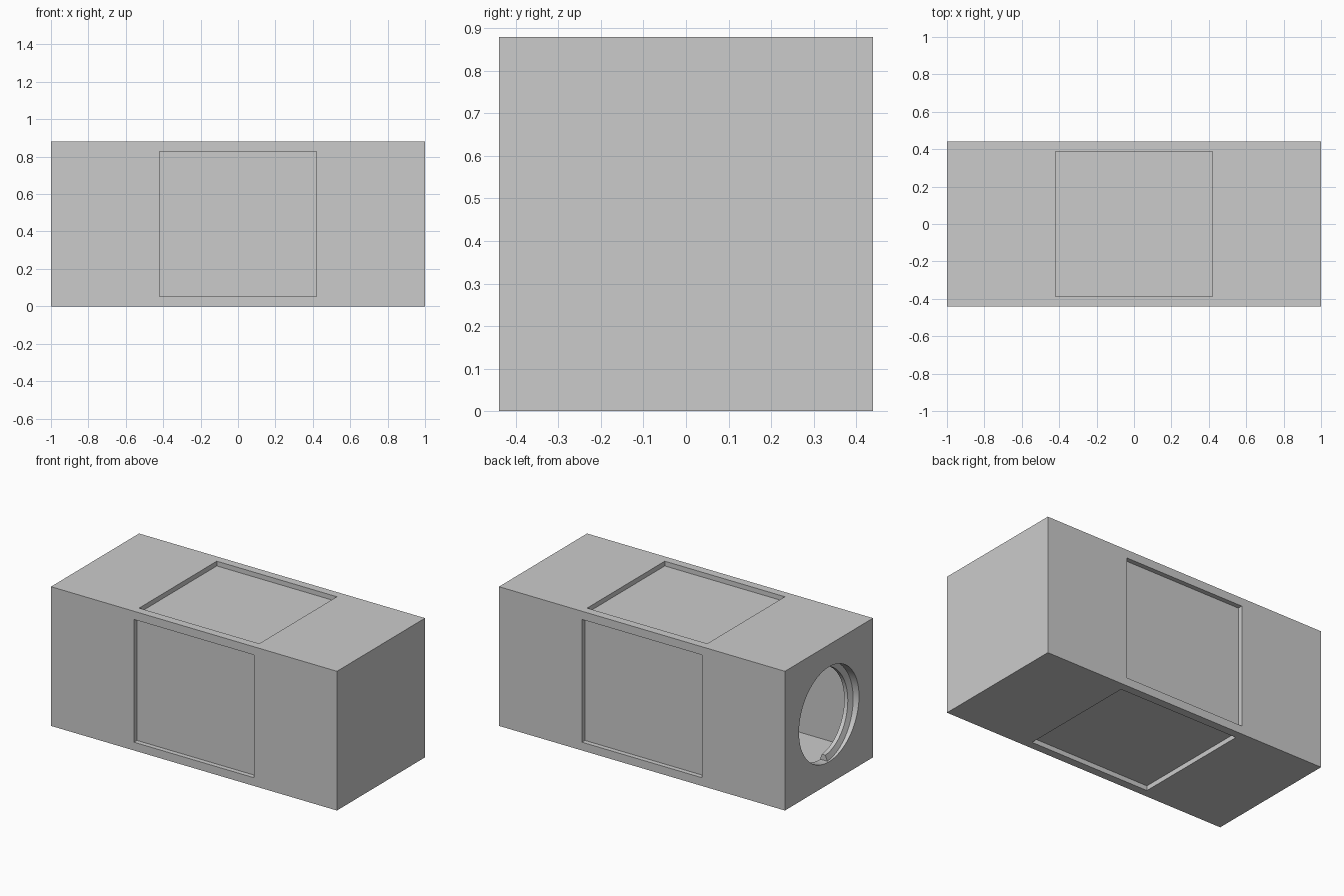
import bpy, bmesh
from math import sin, cos, pi, radians

if "Cube" in bpy.data.objects:
    bpy.data.objects.remove(bpy.data.objects["Cube"])

L, H = 1.0, 0.44          # half length, half width/height
CZ = H                    # centre height


def box(name, centre, size):
    bpy.ops.mesh.primitive_cube_add(size=1, location=centre)
    ob = bpy.context.object
    ob.name = name
    ob.scale = size
    bpy.ops.object.transform_apply(location=False, rotation=False, scale=True)
    return ob


def cut(target, cutter):
    cutter.hide_render = True
    mod = target.modifiers.new("cut", 'BOOLEAN')
    mod.operation, mod.solver, mod.object = 'DIFFERENCE', 'EXACT', cutter
    bpy.context.view_layer.objects.active = target
    bpy.ops.object.modifier_apply(modifier=mod.name)
    bpy.data.objects.remove(cutter, do_unlink=True)


# Hollow square case
case = box("case", (0, 0, CZ), (2 * L, 2 * H, 2 * H))
cut(case, box("cavity_cutter", (0, 0, CZ), (1.88, 0.78, 0.78)))

# Shallow square recess on each of the four long sides
depth, half_x, half_w = 0.03, 0.42, 0.388
for dy, dz in ((1, 0), (-1, 0), (0, 1), (0, -1)):
    size = (2 * half_x,
            2 * depth if dy else 2 * half_w,
            2 * depth if dz else 2 * half_w)
    cut(case, box("recess_cutter", (0, dy * H, CZ + dz * H), size))

# Round opening in the left end
bpy.ops.mesh.primitive_cylinder_add(vertices=64, radius=0.3, depth=0.2,
                                    location=(-L, 0, CZ),
                                    rotation=(0, pi / 2, 0))
cut(case, bpy.context.object)

# Thread ridge inside the opening, starting at the bottom and running inward
bm = bmesh.new()
steps, rings = 32, []
for i in range(steps + 1):
    t = i / steps
    a = radians(-90 - 180 * t)
    x0 = -0.99 + 0.06 * t
    ring = []
    for x, r in ((x0, 0.305), (x0 + 0.015, 0.265),
                 (x0 + 0.04, 0.265), (x0 + 0.055, 0.305)):
        ring.append(bm.verts.new((x, r * cos(a), CZ + r * sin(a))))
    rings.append(ring)
for r0, r1 in zip(rings, rings[1:]):
    for k in range(4):
        bm.faces.new((r0[k], r0[(k + 1) % 4], r1[(k + 1) % 4], r1[k]))
bm.faces.new(rings[0])
bm.faces.new(rings[-1])
bmesh.ops.recalc_face_normals(bm, faces=bm.faces)
mesh = bpy.data.meshes.new("thread_ridge")
bm.to_mesh(mesh)
bm.free()
ridge = bpy.data.objects.new("thread_ridge", mesh)
bpy.context.collection.objects.link(ridge)

# Smooth the round parts, keep the corners sharp
for ob in (case, ridge):
    bpy.ops.object.select_all(action='DESELECT')
    ob.select_set(True)
    bpy.context.view_layer.objects.active = ob
    bpy.ops.object.shade_smooth_by_angle(angle=radians(30))
